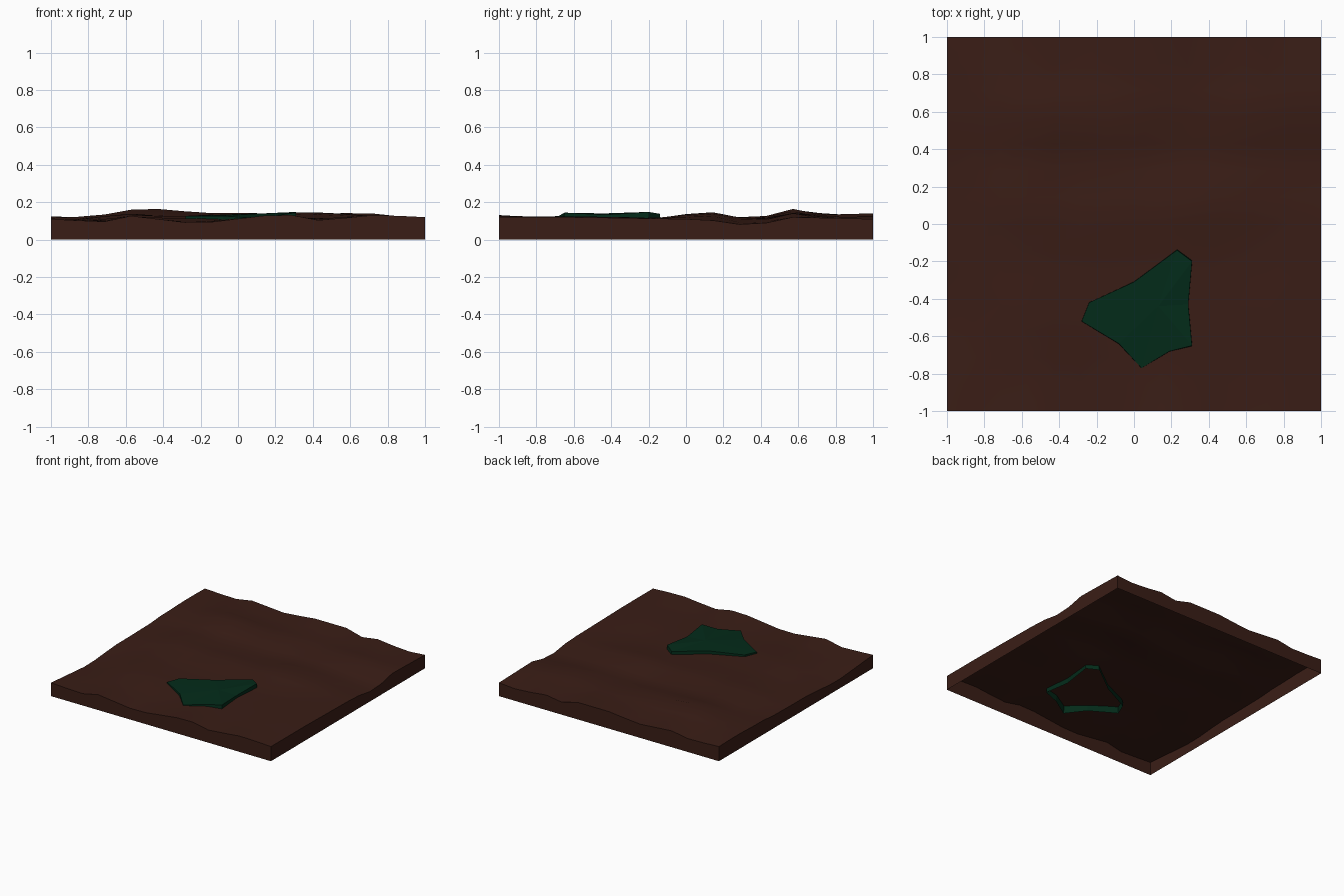
import bpy, bmesh, math
from mathutils import noise, Vector

if "Cube" in bpy.data.objects:
    bpy.data.objects.remove(bpy.data.objects["Cube"])


def material(name, colour):
    m = bpy.data.materials.new(name)
    m.diffuse_color = (*colour, 1)
    m.use_nodes = True
    m.node_tree.nodes["Principled BSDF"].inputs["Base Color"].default_value = m.diffuse_color
    return m


def finish(bm, name, mat):
    bmesh.ops.recalc_face_normals(bm, faces=bm.faces)
    mesh = bpy.data.meshes.new(name)
    bm.to_mesh(mesh)
    bm.free()
    mesh.materials.append(mat)
    ob = bpy.data.objects.new(name, mesh)
    bpy.context.collection.objects.link(ob)
    return ob


def sample(profile, t):
    for (a, za), (b, zb) in zip(profile, profile[1:]):
        if t <= b + 1e-6:
            return za + (zb - za) * (t - a) / (b - a)
    return profile[-1][1]


# Height profiles along the four rims, and front to back through the middle
FRONT = [(-1, .11), (-.72, .095), (-.6, .13), (-.22, .085), (.03, .115), (.24, .14),
         (.45, .10), (.68, .13), (.8, .13), (1, .12)]
BACK = [(-1, .12), (-.73, .107), (-.59, .136), (-.25, .11), (-.03, .14), (.29, .14),
        (.44, .10), (.56, .125), (.82, .096), (1, .11)]
LEFT = [(-1, .11), (-.56, .075), (-.35, .08), (-.23, .1), (-.04, .1), (.3, .105),
        (.48, .12), (.6, .117), (.75, .125), (1, .12)]
RIGHT = [(-1, .12), (-.6, .12), (-.31, .115), (0, .11), (.2, .10), (.34, .07),
         (.57, .12), (.8, .115), (1, .11)]
MIDDLE = [(-1, .115), (-.5, .117), (-.1, .122), (.1, .14), (.2, .13), (.35, .10),
          (.57, .14), (.75, .122), (1, .12)]

# Patch outline: x, y, z
PATCH = [(-.28, -.52, .125), (-.24, -.42, .127), (0, -.31, .137), (.23, -.14, .138),
         (.31, -.20, .148), (.29, -.43, .133), (.31, -.65, .144), (.19, -.68, .127),
         (.04, -.77, .118), (-.08, -.64, .127)]


def height(x, y):
    u, v = (x + 1) / 2, (y + 1) / 2
    rim = ((1 - u) * sample(LEFT, y) + u * sample(RIGHT, y)
           + (1 - v) * sample(FRONT, x) + v * sample(BACK, x)
           - ((1 - u) * (1 - v) * .11 + u * (1 - v) * .12 + (1 - u) * v * .12 + u * v * .11))
    inner = sample(MIDDLE, y) + .018 * noise.noise(Vector((x * 3, y * 3, 1.7)))
    for hx in (-.5, .75):
        inner += .015 * math.exp(-((x - hx) ** 2 + (y - .57) ** 2) / .03)
    s = min(1, (1 - max(abs(x), abs(y))) / .4)
    z = rim + (inner - rim) * s
    # shallow dip that holds the patch
    d = math.hypot((x - .08) / .4, (y + .46) / .4)
    w = max(0, min(1, (1.3 - d) / .5))
    z += w * (min(z, .113) - z)
    return min(z, .165)


# Ground: uneven sheet with a skirt down to z = 0, open underneath
N = 14
bm = bmesh.new()
bmesh.ops.create_grid(bm, x_segments=N, y_segments=N, size=1)
for v in bm.verts:
    v.co.z = height(v.co.x, v.co.y)
rim_edges = [e for e in bm.edges if e.is_boundary]
for g in bmesh.ops.extrude_edge_only(bm, edges=rim_edges)["geom"]:
    if isinstance(g, bmesh.types.BMVert):
        g.co.z = 0
ground = finish(bm, "ground", material("soil", (.042, .0125, .008)))
bpy.context.view_layer.objects.active = ground
ground.select_set(True)
bpy.ops.object.shade_smooth_by_angle(angle=math.radians(40))

# Patch: faceted top with a slightly flared skirt sinking into the ground
bm = bmesh.new()
top = [bm.verts.new(p) for p in PATCH]
low = [bm.verts.new((.05 + (x - .05) * 1.01, -.46 + (y + .46) * 1.03, z - .065))
       for x, y, z in PATCH]
hub = bm.verts.new((.13, -.44, .140))
for i in range(len(top)):
    j = (i + 1) % len(top)
    bm.faces.new((top[i], top[j], hub))
    bm.faces.new((top[j], top[i], low[i], low[j]))
finish(bm, "green_patch", material("moss", (.001, .024, .010)))
